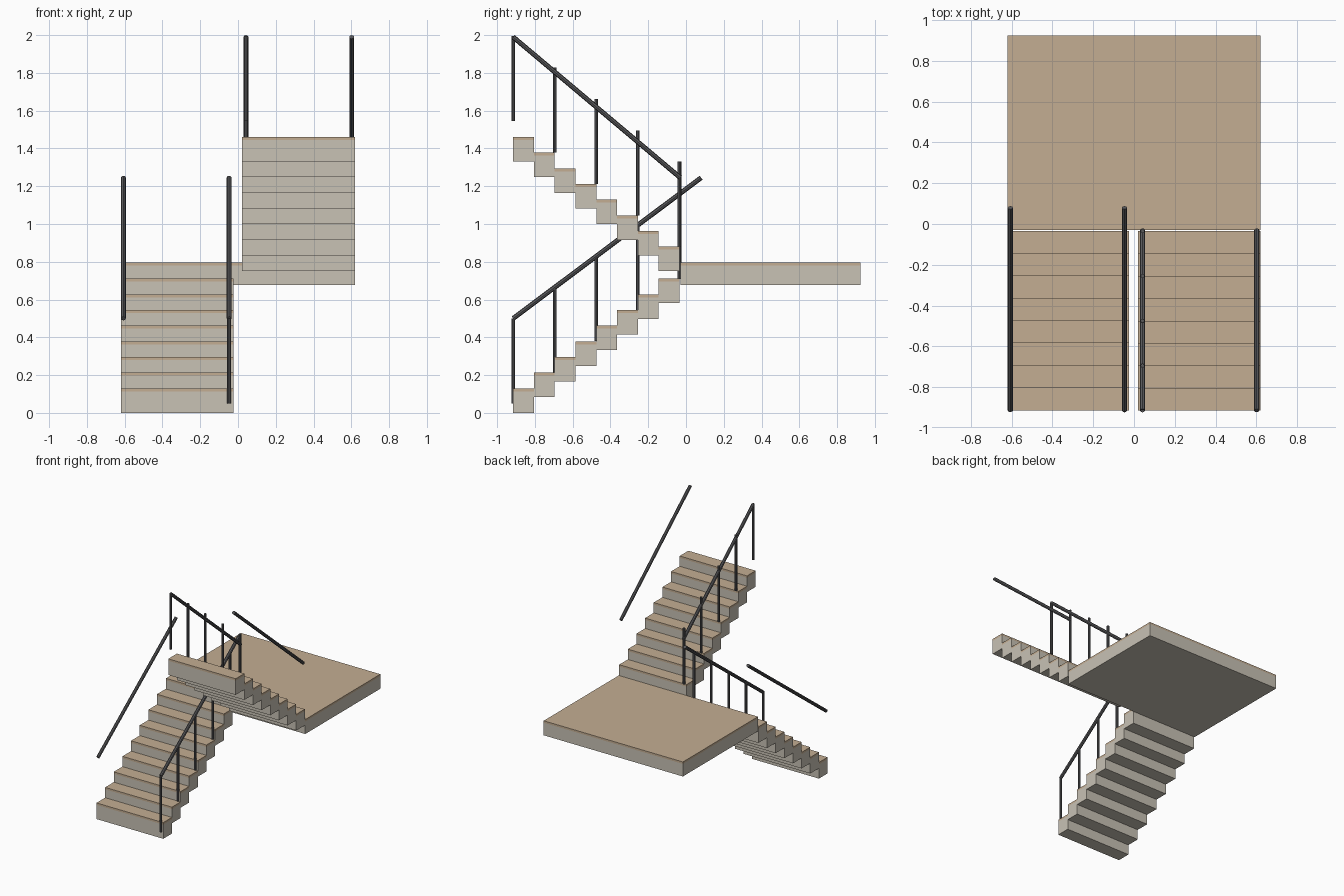
import bpy
from mathutils import Vector

if "Cube" in bpy.data.objects:
    bpy.data.objects.remove(bpy.data.objects["Cube"])


def material(name, color):
    m = bpy.data.materials.new(name)
    m.diffuse_color = (*color, 1)
    m.use_nodes = True
    m.node_tree.nodes["Principled BSDF"].inputs["Base Color"].default_value = m.diffuse_color
    return m


CONCRETE = material("warm grey concrete", (0.58, 0.54, 0.46))
WOOD = material("tan wood", (0.55, 0.42, 0.29))
METAL = material("dark grey metal", (0.10, 0.10, 0.105))


def box(name, x, y, z, mat):
    bpy.ops.mesh.primitive_cube_add(size=1)
    o = bpy.context.object
    o.name = name
    for v in o.data.vertices:
        v.co = [lo + (c + 0.5) * (hi - lo) for c, (lo, hi) in zip(v.co, (x, y, z))]
    o.data.materials.append(mat)


def bar(name, a, b, r):
    a, b = Vector(a), Vector(b)
    d = b - a
    bpy.ops.mesh.primitive_cylinder_add(vertices=8, radius=r, depth=d.length,
                                        location=(a + b) / 2)
    o = bpy.context.object
    o.name = name
    o.rotation_euler = d.to_track_quat('Z', 'Y').to_euler()
    o.data.materials.append(METAL)


def slab(name, x, y, z0, z1):
    # concrete body with a thin wooden covering
    box(name + "_body", x, y, (z0, z1 - 0.016), CONCRETE)
    box(name + "_tread", x, y, (z1 - 0.016, z1), WOOD)


RUN, RISE, FRONT, BACK = 0.11, 0.083, -0.915, -0.035

# two flights of eight steps and the landing between them
for i in range(8):
    y = FRONT + i * RUN
    slab(f"lower_step_{i + 1}", (-0.62, -0.025), (y, y + RUN),
         i * RISE, i * RISE + 0.13)
    y = BACK - i * RUN
    slab(f"upper_step_{i + 1}", (0.02, 0.62), (y - RUN, y),
         0.75 + i * RISE, 0.88 + i * RISE)
slab("landing", (-0.62, 0.62), (-0.03, 0.925), 0.678, 0.795)

# sloping handrails
for side, x in (("outer", -0.607), ("inner", -0.047)):
    bar(f"lower_{side}_handrail", (x, FRONT, 0.5), (x, 0.08, 1.245), 0.013)
for side, x in (("inner", 0.042), ("outer", 0.602)):
    bar(f"upper_{side}_handrail", (x, FRONT, 1.99), (x, BACK + 0.005, 1.245), 0.013)

# inner posts
for i in range(5):
    y = FRONT + i * 0.22
    z = 0.05 + i * 0.165
    bar(f"lower_post_{i + 1}", (-0.047, y, z), (-0.047, y, z + 0.45), 0.01)
    y = BACK - i * 0.22
    z = 0.88 + i * 0.166
    bar(f"upper_post_{i + 1}", (0.042, y, z), (0.042, y, z + 0.45), 0.01)
